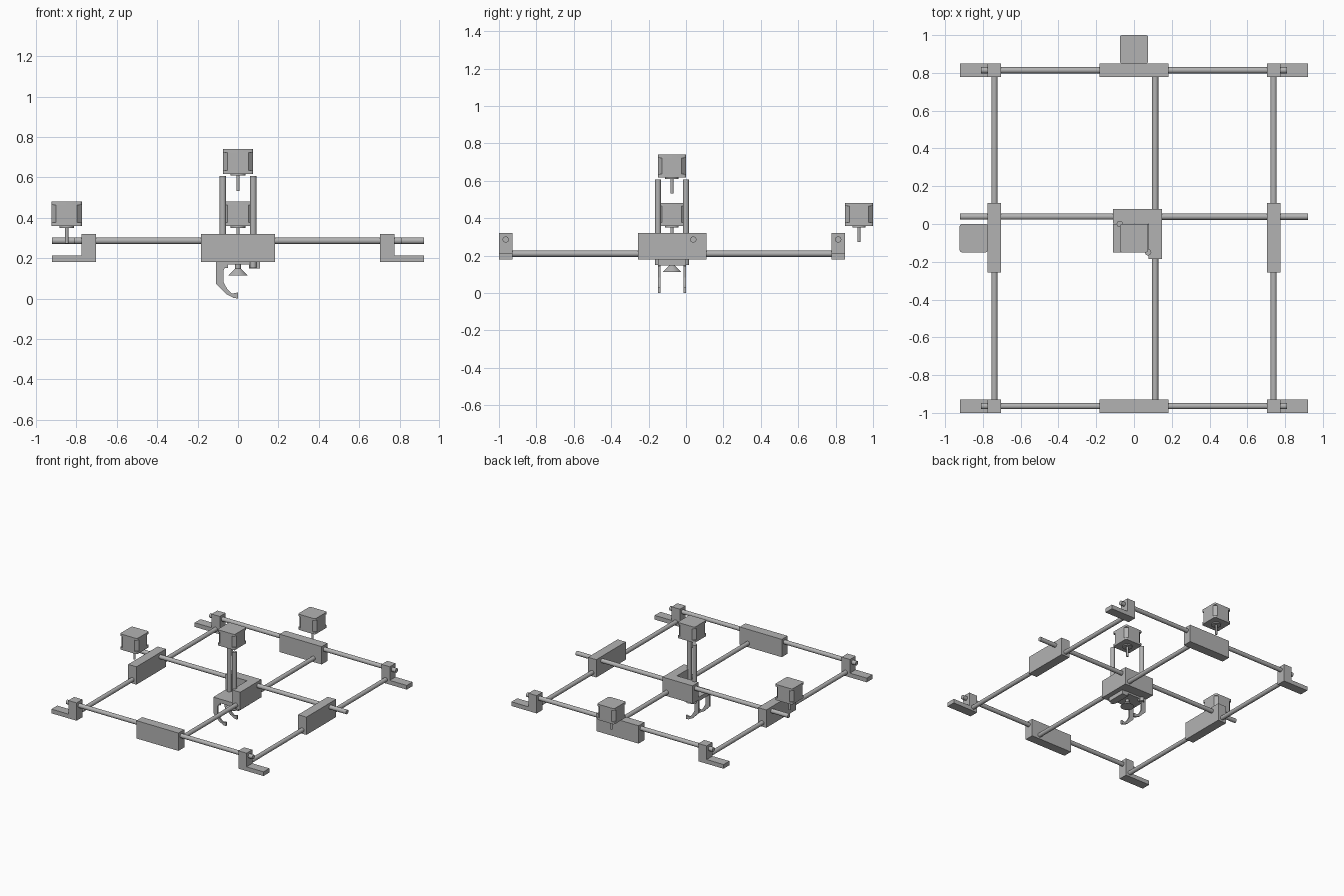
import bpy, bmesh
from math import radians
from mathutils import Matrix, Vector

cube = bpy.data.objects.get("Cube")
if cube:
    bpy.data.objects.remove(cube, do_unlink=True)

grey = bpy.data.materials.new("machine_grey")
grey.use_nodes = True
COLOUR = (0.45, 0.45, 0.45, 1)
grey.diffuse_color = COLOUR
grey.node_tree.nodes["Principled BSDF"].inputs["Base Color"].default_value = COLOUR


def finish(name, bm, smooth=False):
    bmesh.ops.recalc_face_normals(bm, faces=bm.faces)
    mesh = bpy.data.meshes.new(name)
    bm.to_mesh(mesh)
    bm.free()
    mesh.materials.append(grey)
    obj = bpy.data.objects.new(name, mesh)
    bpy.context.collection.objects.link(obj)
    if smooth:
        bpy.ops.object.select_all(action='DESELECT')
        bpy.context.view_layer.objects.active = obj
        obj.select_set(True)
        bpy.ops.object.shade_smooth_by_angle(angle=radians(40))
    return obj


def extrude_outline(name, points, direction):
    """Solid made by pushing a flat outline along a direction."""
    bm = bmesh.new()
    face = bm.faces.new([bm.verts.new(p) for p in points])
    out = bmesh.ops.extrude_face_region(bm, geom=[face])
    moved = [v for v in out["geom"] if isinstance(v, bmesh.types.BMVert)]
    bmesh.ops.translate(bm, verts=moved, vec=direction)
    return finish(name, bm)


def box(name, x0, x1, y0, y1, z0, z1):
    corners = [(x0, y0, z0), (x1, y0, z0), (x1, y1, z0), (x0, y1, z0)]
    return extrude_outline(name, corners, (0, 0, z1 - z0))


def rod(name, start, end, r0, r1=None):
    a, b = Vector(start), Vector(end)
    turn = (b - a).to_track_quat('Z', 'Y').to_matrix().to_4x4()
    bm = bmesh.new()
    bmesh.ops.create_cone(bm, cap_ends=True, segments=32, radius1=r0,
                          radius2=r0 if r1 is None else r1, depth=(b - a).length,
                          matrix=Matrix.Translation((a + b) / 2) @ turn)
    return finish(name, bm, True)


def rounded_block(name, x, y, z0, z1, half, corner, segments):
    bm = bmesh.new()
    bmesh.ops.create_cube(bm, size=1)
    bmesh.ops.scale(bm, verts=bm.verts, vec=(half * 2, half * 2, z1 - z0))
    upright = [e for e in bm.edges
               if abs(e.verts[0].co.z - e.verts[1].co.z) > 0.01]
    bmesh.ops.bevel(bm, geom=upright, offset=corner, segments=segments,
                    profile=0.5, affect='EDGES')
    bmesh.ops.translate(bm, verts=bm.verts, vec=(x, y, (z0 + z1) / 2))
    return finish(name, bm, segments > 1)


def motor(name, x, y, z):
    # end caps, chamfered core, boss and shaft
    rounded_block(name + "_lower_cap", x, y, z, z + 0.018, 0.075, 0.012, 4)
    rounded_block(name + "_core", x, y, z + 0.018, z + 0.106, 0.075, 0.023, 1)
    rounded_block(name + "_upper_cap", x, y, z + 0.106, z + 0.123, 0.075, 0.012, 4)
    rod(name + "_boss", (x, y, z - 0.008), (x, y, z), 0.036)
    rod(name + "_shaft", (x, y, z - 0.085), (x, y, z), 0.008)


LOW, HIGH = 0.18, 0.32     # block bottom and top
X_ROD, Y_ROD = 0.286, 0.21  # rod heights
R = 0.0165

# front and back rails, sliders and corner brackets
for end, y0, y1 in (("front", -1.0, -0.928), ("back", 0.778, 0.85)):
    y = (y0 + y1) / 2
    rod(end + "_rail", (-0.81, y, X_ROD), (0.81, y, X_ROD), R)
    box(end + "_slider", -0.183, 0.183, y0, y1, LOW, HIGH)
    for side, s in (("left", 1), ("right", -1)):
        outline = [(0.703, LOW), (0.922, LOW), (0.922, 0.213),
                   (0.775, 0.213), (0.775, HIGH), (0.703, HIGH)]
        extrude_outline(f"{end}_{side}_bracket",
                        [(s * px, y0, pz) for px, pz in outline], (0, y1 - y0, 0))

# side rails and sliders
for side, s in (("left", 1), ("right", -1)):
    x = s * 0.739
    rod(side + "_rail", (x, -0.94, Y_ROD), (x, 0.79, Y_ROD), R)
    box(side + "_slider", x - 0.036, x + 0.036, -0.257, 0.11, LOW, HIGH)

# crossing rods
rod("cross_rod_x", (-0.922, 0.039, X_ROD), (0.922, 0.039, X_ROD), R)
rod("cross_rod_y", (0.112, -0.94, Y_ROD), (0.112, 0.79, Y_ROD), R)

# L-shaped carriage where the rods cross
carriage = [(-0.112, 0.003), (0.076, 0.003), (0.076, -0.185),
            (0.148, -0.185), (0.148, 0.079), (-0.112, 0.079)]
extrude_outline("carriage", [(x, y, LOW) for x, y in carriage], (0, 0, HIGH - LOW))

# vertical guide posts and tool plate
for name, x, y in (("back_post", -0.075, 0.0), ("front_post", 0.075, -0.15)):
    rod(name, (x, y, 0.15), (x, y, 0.606), R)
box("tool_plate", -0.11, 0.11, -0.15, 0.0, 0.168, 0.2)
box("plate_edge_block", 0.055, 0.11, -0.15, 0.0, 0.148, 0.168)

# suction cup
rod("suction_neck", (0, -0.075, 0.14), (0, -0.075, 0.17), 0.014)
rod("suction_cup", (0, -0.075, 0.113), (0, -0.075, 0.148), 0.05, 0.014)

# curved claws
claw = [(-0.11, 0.17), (-0.11, 0.075), (-0.058, 0.022), (-0.022, 0.003),
        (0, 0), (0, 0.03), (-0.03, 0.024), (-0.052, 0.045), (-0.073, 0.083),
        (-0.073, 0.138), (-0.066, 0.15), (-0.05, 0.15), (-0.05, 0.17)]
for name, y in (("front_claw", -0.15), ("back_claw", -0.013)):
    extrude_outline(name, [(x, y, z) for x, z in claw], (0, 0.013, 0))

# drive motors
motor("centre_motor", 0, -0.075, 0.617)
motor("back_motor", 0, 0.925, 0.358)
motor("right_motor", -0.848, -0.075, 0.358)
